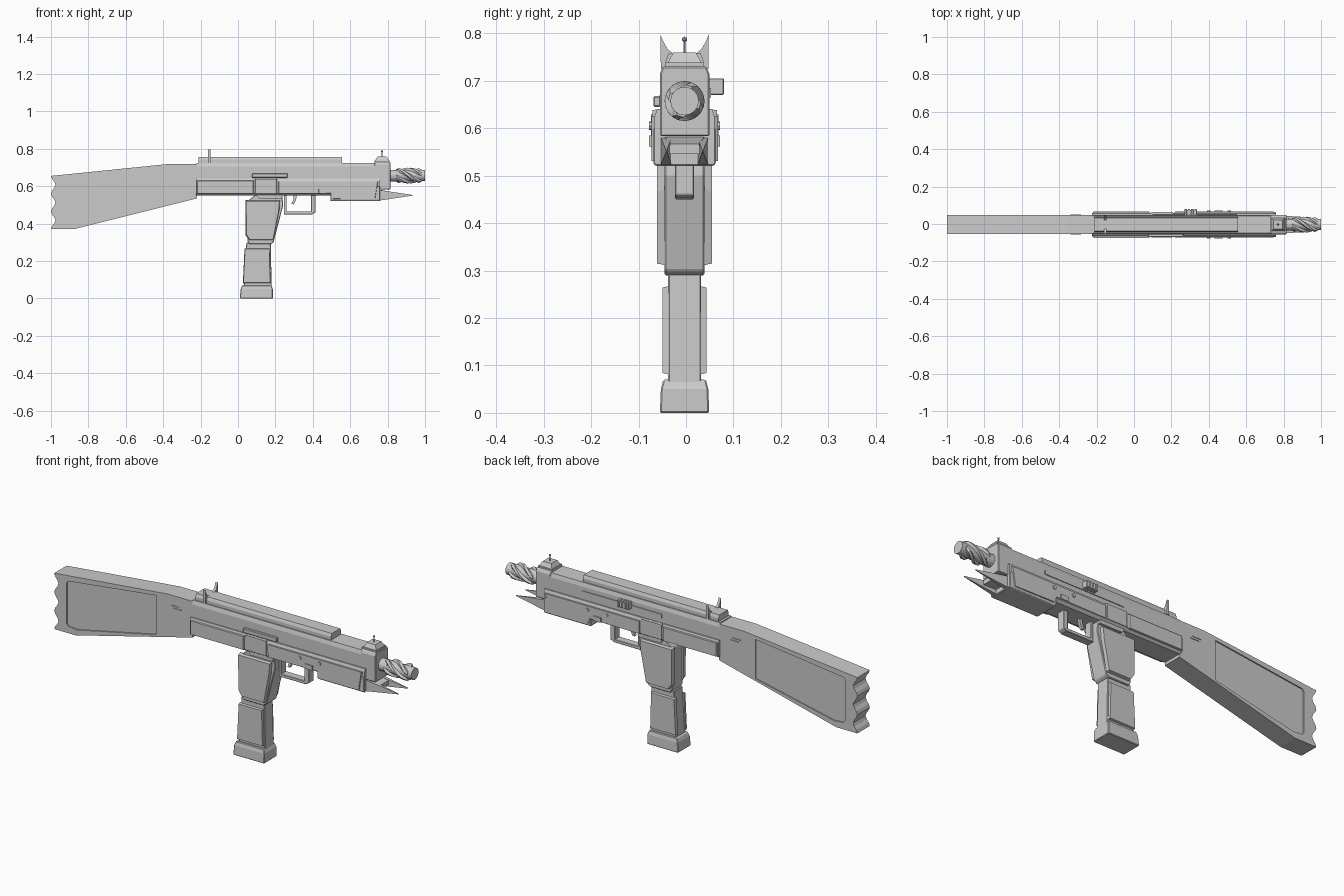
import bpy, bmesh, math
from mathutils import Vector

cube = bpy.data.objects.get("Cube")
if cube:
    bpy.data.objects.remove(cube)

grey = bpy.data.materials.new("plain grey")
grey.use_nodes = True
tone = (0.6, 0.6, 0.6, 1)
grey.diffuse_color = tone
grey.node_tree.nodes["Principled BSDF"].inputs["Base Color"].default_value = tone

CY = -0.003  # centre plane of the body


def finish(name, bm, bevel=0):
    bmesh.ops.recalc_face_normals(bm, faces=bm.faces)
    mesh = bpy.data.meshes.new(name)
    bm.to_mesh(mesh)
    bm.free()
    mesh.materials.append(grey)
    ob = bpy.data.objects.new(name, mesh)
    bpy.context.collection.objects.link(ob)
    if bevel:
        mod = ob.modifiers.new("edge bevel", 'BEVEL')
        mod.width = bevel
        mod.segments = 1
        mod.limit_method = 'ANGLE'
    return ob


def loft(name, rings, bevel=0):
    """Skin closed rings of points and cap both ends."""
    bm = bmesh.new()
    loops = [[bm.verts.new(p) for p in ring] for ring in rings]
    n = len(loops[0])
    for a, b in zip(loops, loops[1:]):
        for i in range(n):
            j = (i + 1) % n
            bm.faces.new((a[i], a[j], b[j], b[i]))
    bm.faces.new(loops[0])
    bm.faces.new(loops[-1])
    return finish(name, bm, bevel)


def side_prism(name, pts, y0, y1, bevel=0.0, shrink=0.0):
    """Extrude an x-z outline along y; shrink pulls the y1 end inward."""
    c = sum((Vector(p) for p in pts), Vector((0, 0))) / len(pts)
    end = []
    for p in pts:
        d = Vector(p) - c
        end.append(c + d * (1 - shrink / d.length))
    return loft(name, [[(x, y0 + CY, z) for x, z in pts],
                       [(x, y1 + CY, z) for x, z in end]], bevel)


def long_prism(name, half, x0, x1, bevel=0.0):
    """Extrude a mirrored y-z half outline along x."""
    pts = half + [(-y, z) for y, z in reversed(half)]
    return loft(name, [[(x, y + CY, z) for y, z in pts] for x in (x0, x1)], bevel)


def rect(x0, x1, z0, z1):
    return [(x0, z0), (x1, z0), (x1, z1), (x0, z1)]


def box(name, x, y, z, bevel=0.0):
    return side_prism(name, rect(*x, *z), *y, bevel)


def both_sides(name, pts, inner, outer, shrink=0.004):
    for label, s in (("left", 1), ("right", -1)):
        side_prism(f"{label}_{name}", pts, s * inner, s * outer, 0, shrink)


def rod(name, a, b, r, n=12):
    a, b = Vector(a), Vector(b)
    q = (b - a).to_track_quat('Z', 'Y')
    ring = [q @ Vector((r * math.cos(t), r * math.sin(t), 0))
            for t in (2 * math.pi * i / n for i in range(n))]
    return loft(name, [[a + v for v in ring], [b + v for v in ring]])


# Stock with a scalloped butt and sunken side panels
butt = []
for i in range(19):
    t = i / 18
    butt.append((-1 + 0.024 * math.sin(3 * math.pi * t) ** 2, 0.37 + 0.285 * t))
stock = side_prism("stock", butt + [(-0.36, 0.72), (-0.22, 0.72), (-0.22, 0.535),
                                    (-0.88, 0.37)], -0.05, 0.05)
panel = [(-0.93, 0.625), (-0.92, 0.635), (-0.425, 0.695), (-0.425, 0.495),
         (-0.87, 0.4), (-0.92, 0.405), (-0.93, 0.415)]
for s in (1, -1):
    cutter = side_prism("panel_cutter", panel, s * 0.044, s * 0.06)
    cutter.hide_render = True
    mod = stock.modifiers.new("panel cut", 'BOOLEAN')
    mod.operation = 'DIFFERENCE'
    mod.solver = 'EXACT'
    mod.object = cutter
    bpy.context.view_layer.objects.active = stock
    bpy.ops.object.modifier_apply(modifier=mod.name)
    bpy.data.objects.remove(cutter)
for k in range(2):
    x, z = -0.34 + 0.012 * k, 0.665 - 0.012 * k
    both_sides(f"stock_mark_{k + 1}", rect(x, x + 0.045, z, z + 0.005), 0.045, 0.053, 0)

# Upper and lower receiver
long_prism("upper_receiver", [(0.052, 0.6), (0.052, 0.705), (0.046, 0.725)], -0.222, 0.74)
long_prism("lower_receiver", [(0.05, 0.55), (0.063, 0.562), (0.063, 0.625), (0.058, 0.64)],
           -0.225, 0.76)
long_prism("fore_end", [(0.06, 0.52), (0.066, 0.525), (0.066, 0.6)], 0.495, 0.76, 0.003)
long_prism("front_block", [(0.052, 0.583), (0.052, 0.715), (0.046, 0.73)], 0.73, 0.815, 0.003)
both_sides("rear_plate", rect(-0.22, 0.085, 0.56, 0.63), 0.06, 0.071)
both_sides("front_plate", [(0.215, 0.56), (0.5, 0.56), (0.51, 0.53), (0.735, 0.53),
                           (0.75, 0.625), (0.215, 0.625)], 0.06, 0.07)
both_sides("door", rect(0.09, 0.21, 0.56, 0.64), 0.055, 0.068)
both_sides("selector", rect(0.43, 0.475, 0.56, 0.585), 0.065, 0.075, 0.002)
for x in (0.4, 0.51):
    for s in (1, -1):
        rod("receiver_pin", (x, s * 0.06 + CY, 0.605), (x, s * 0.075 + CY, 0.605), 0.009, 8)
box("side_latch", (0.075, 0.265), (-0.066, -0.05), (0.645, 0.668), 0.003)

# Charging knob, ribbed, on the left side
box("knob_track", (0.1, 0.55), (0.05, 0.056), (0.665, 0.685))
for k in range(4):
    x = 0.27 + 0.0175 * k
    box(f"knob_rib_{k + 1}", (x, x + 0.013), (0.05, 0.083), (0.67, 0.705), 0.002)
box("knob_core", (0.27, 0.335), (0.05, 0.079), (0.673, 0.702))

# Top rail and sights
long_prism("top_rail", [(0.04, 0.72), (0.04, 0.742), (0.034, 0.757)], -0.21, 0.555)
long_prism("rear_sight", [(0.05, 0.725), (0.051, 0.797), (0.044, 0.781), (0.036, 0.767),
                          (0.024, 0.757)], -0.16, -0.147)
box("front_sight_foot", (0.73, 0.81), (-0.04, 0.04), (0.725, 0.738))
loft("front_sight_base", [[(0.77 + sx * a, sy * b + CY, z)
                           for sx, sy in ((-1, -1), (1, -1), (1, 1), (-1, 1))]
                          for z, a, b in ((0.737, 0.037, 0.036), (0.759, 0.024, 0.024))])
rod("front_sight_post", (0.77, CY, 0.755), (0.77, CY, 0.785), 0.0025, 6)
bm = bmesh.new()
bmesh.ops.create_icosphere(bm, subdivisions=1, radius=0.006)
bmesh.ops.translate(bm, verts=bm.verts, vec=(0.77, CY, 0.787))
finish("front_sight_bead", bm)

# Barrel with spiral-fluted muzzle
AXIS = 0.657
rod("barrel", (0.8, CY, AXIS), (0.86, CY, AXIS), 0.031, 16)
rod("muzzle_core", (0.84, CY, AXIS), (1.0, CY, AXIS), 0.03, 16)


def flute_ring(x, r, twist):
    ring = []
    for i in range(16):
        a = math.pi * i / 8 + twist
        rad = r if i % 4 < 2 else 0.026
        ring.append((x, CY + rad * math.cos(a), AXIS + rad * math.sin(a)))
    return ring


loft("muzzle_flutes", [flute_ring(0.845 + 0.015 * k, 0.034 if k in (0, 9) else 0.042, 0.3 * k)
                       for k in range(10)])

# Forked spikes under the muzzle
loft("spike_mount", [[(x, y + CY, z) for y, z in ((-b, 0.545), (b, 0.545), (a, c), (-a, c))]
                     for x, a, b, c in ((0.75, 0.043, 0.05, 0.583), (0.83, 0.03, 0.036, 0.567))])
for label, s in (("left", 1), ("right", -1)):
    loft(f"{label}_spike", [[(x, s * y + CY, z) for y, z in ((a, d), (b, d), (b, c), (a, c))]
                            for x, a, b, c, d in ((0.755, 0.028, 0.05, 0.58, 0.523),
                                                  (0.935, 0.037, 0.039, 0.553, 0.55))])

# Trigger and guard
side_prism("trigger_guard_front", [(0.39, 0.56), (0.415, 0.56), (0.415, 0.46), (0.395, 0.45),
                                   (0.39, 0.465)], -0.02, 0.02, 0.002)
box("trigger_guard_bottom", (0.25, 0.4), (-0.02, 0.02), (0.45, 0.466), 0.002)
box("trigger_guard_rear", (0.245, 0.26), (-0.02, 0.02), (0.45, 0.56), 0.002)
side_prism("trigger", [(0.295, 0.56), (0.315, 0.56), (0.31, 0.525), (0.298, 0.503),
                       (0.285, 0.505), (0.297, 0.53)], -0.007, 0.007)

# Grip housing with side slabs
side_prism("grip_core", [(0.1, 0.56), (0.235, 0.56), (0.242, 0.5), (0.19, 0.3), (0.175, 0.29),
                         (0.06, 0.29), (0.05, 0.31), (0.05, 0.52)], -0.042, 0.042, 0.003)
both_sides("grip_slab", [(0.04, 0.525), (0.225, 0.525), (0.222, 0.47), (0.19, 0.31),
                         (0.06, 0.31), (0.04, 0.34)], 0.035, 0.058, 0.006)
side_prism("magazine_well", [(0.085, 0.57), (0.24, 0.57), (0.235, 0.535), (0.11, 0.535)],
           -0.054, 0.054)

# Magazine with side slabs and a flared base
side_prism("magazine_core", [(0.045, 0.3), (0.175, 0.3), (0.18, 0.06), (0.03, 0.06)],
           -0.035, 0.035, 0.003)
both_sides("magazine_slab", [(0.035, 0.268), (0.17, 0.268), (0.175, 0.08), (0.026, 0.08)],
           0.03, 0.046, 0.005)
loft("magazine_base", [[(x0, -y + CY, z), (x1, -y + CY, z), (x1, y + CY, z), (x0, y + CY, z)]
                       for z, x0, x1, y in ((0, 0.01, 0.186, 0.052), (0.05, 0.014, 0.186, 0.05),
                                            (0.07, 0.022, 0.178, 0.045))], 0.003)
